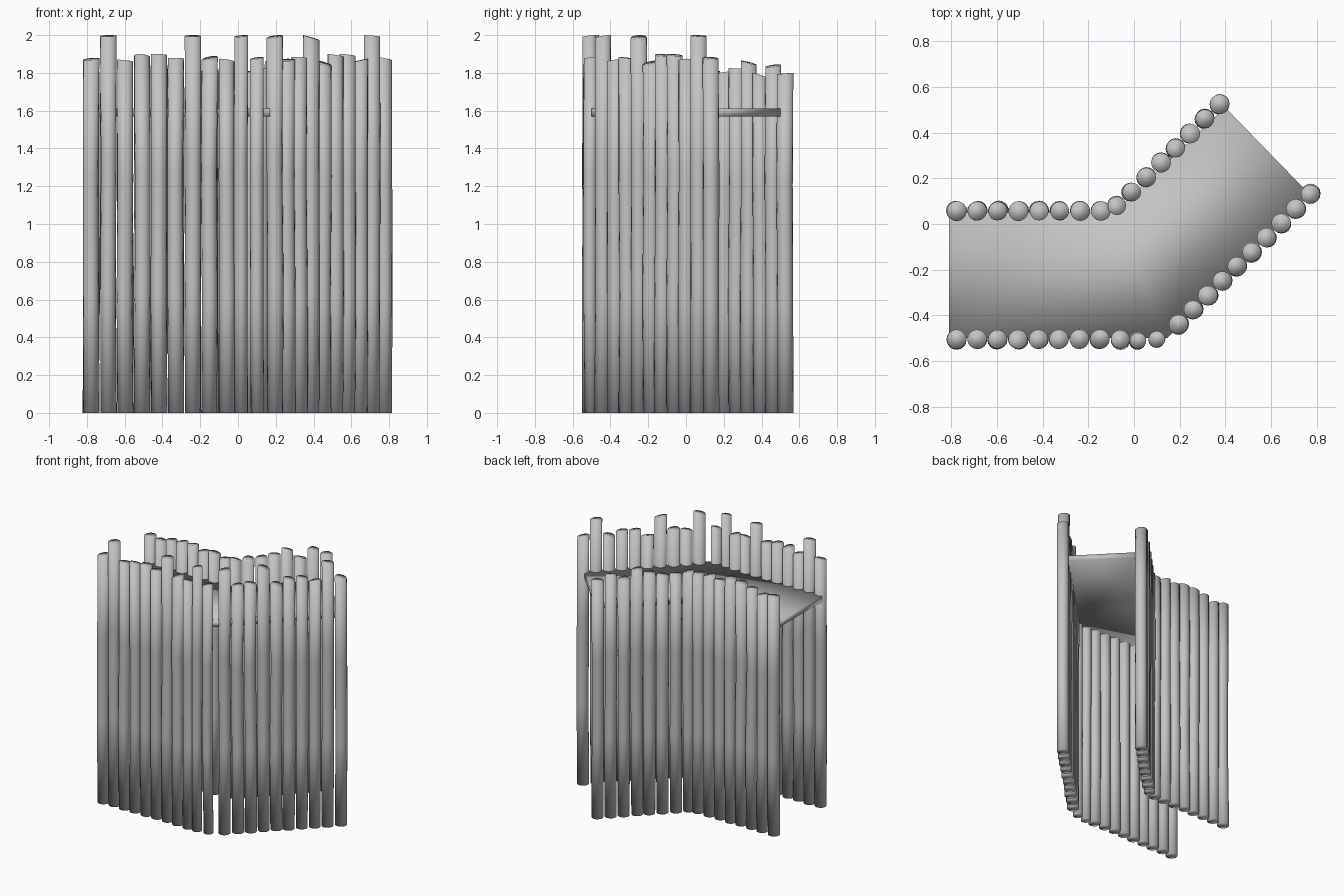
import bpy, bmesh, math, random
from mathutils import Vector

cube = bpy.data.objects.get("Cube")
if cube:
    bpy.data.objects.remove(cube, do_unlink=True)

rng = random.Random(7)
SIDES = 16
RADIUS = 0.043

grey = bpy.data.materials.new("plain grey")
grey.use_nodes = True
colour = (0.55, 0.55, 0.55, 1)
grey.diffuse_color = colour
grey.node_tree.nodes["Principled BSDF"].inputs["Base Color"].default_value = colour


def finish(bm, name):
    """Turn a bmesh into a smooth-shaded object."""
    bmesh.ops.recalc_face_normals(bm, faces=bm.faces)
    for face in bm.faces:
        face.smooth = True
    mesh = bpy.data.meshes.new(name)
    bm.to_mesh(mesh)
    bm.free()
    mesh.materials.append(grey)
    obj = bpy.data.objects.new(name, mesh)
    bpy.context.collection.objects.link(obj)
    return obj


def log(name, x, y, height, radius=RADIUS):
    """Slightly crooked upright log with a slanted top."""
    bm = bmesh.new()
    slant, facing = rng.uniform(0.005, 0.03), rng.uniform(0, math.tau)
    rings = []
    for level in (0, 0.33, 0.67, 1):
        wobble = 0 if level == 1 else 0.004
        cx = x + rng.uniform(-wobble, wobble)
        cy = y + rng.uniform(-wobble, wobble)
        r = radius * rng.uniform(0.95, 1.01)
        ring = []
        for i in range(SIDES):
            a = math.tau * i / SIDES
            z = height * level
            if level == 1:
                z -= slant * (1 - math.cos(a - facing)) / 2
            ring.append(bm.verts.new((cx + r * math.cos(a), cy + r * math.sin(a), z)))
        rings.append(ring)
    for low, high in zip(rings, rings[1:]):
        for i in range(SIDES):
            j = (i + 1) % SIDES
            bm.faces.new((low[i], low[j], high[j], high[i]))
    bm.faces.new(rings[0])
    bm.faces.new(rings[-1])
    finish(bm, name)


def row(name, start, end, heights):
    """Evenly spaced logs between two points."""
    a, b = Vector(start), Vector(end)
    for i, h in enumerate(heights):
        p = a.lerp(b, i / (len(heights) - 1))
        log(f"{name}_{i + 1}", p.x, p.y, h)


# Front wall: straight run, two thinner logs at the bend, angled run
row("front_log", (-0.777, -0.505), (-0.06, -0.505),
    (1.88, 2.0, 1.87, 1.9, 1.9, 1.88, 2.0, 1.89, 1.875))
log("front_bend_log_1", 0.018, -0.512, 2.0, 0.037)
log("front_bend_log_2", 0.1, -0.505, 1.885, 0.036)
row("front_angled_log", (0.195, -0.44), (0.773, 0.13),
    (2.0, 1.875, 1.885, 2.0, 1.865, 1.9, 1.9, 1.875, 2.0, 1.885))

# Back wall: straight run, bend log, angled run
row("back_log", (-0.777, 0.057), (-0.145, 0.057),
    (1.81, 1.8, 1.82, 1.84, 1.85, 1.81, 1.83, 1.81))
log("back_bend_log", -0.075, 0.08, 1.82, 0.04)
row("back_angled_log", (-0.01, 0.14), (0.375, 0.525),
    (1.81, 1.81, 1.825, 1.865, 1.8, 1.845, 1.8))

# Walkway: bent slab between the walls
bm = bmesh.new()
back_edge = ((-0.81, 0.05), (-0.09, 0.05), (0.4, 0.51))
front_edge = ((-0.81, -0.5), (0.145, -0.5), (0.77, 0.13))
back = [bm.verts.new((x, y, 1.57)) for x, y in back_edge]
front = [bm.verts.new((x, y, 1.57)) for x, y in front_edge]
slab = [bm.faces.new((front[i], front[i + 1], back[i + 1], back[i])) for i in range(2)]
top = bmesh.ops.extrude_face_region(bm, geom=slab, use_keep_orig=True)
for v in top["geom"]:
    if isinstance(v, bmesh.types.BMVert):
        v.co.z += 0.042
finish(bm, "walkway")
